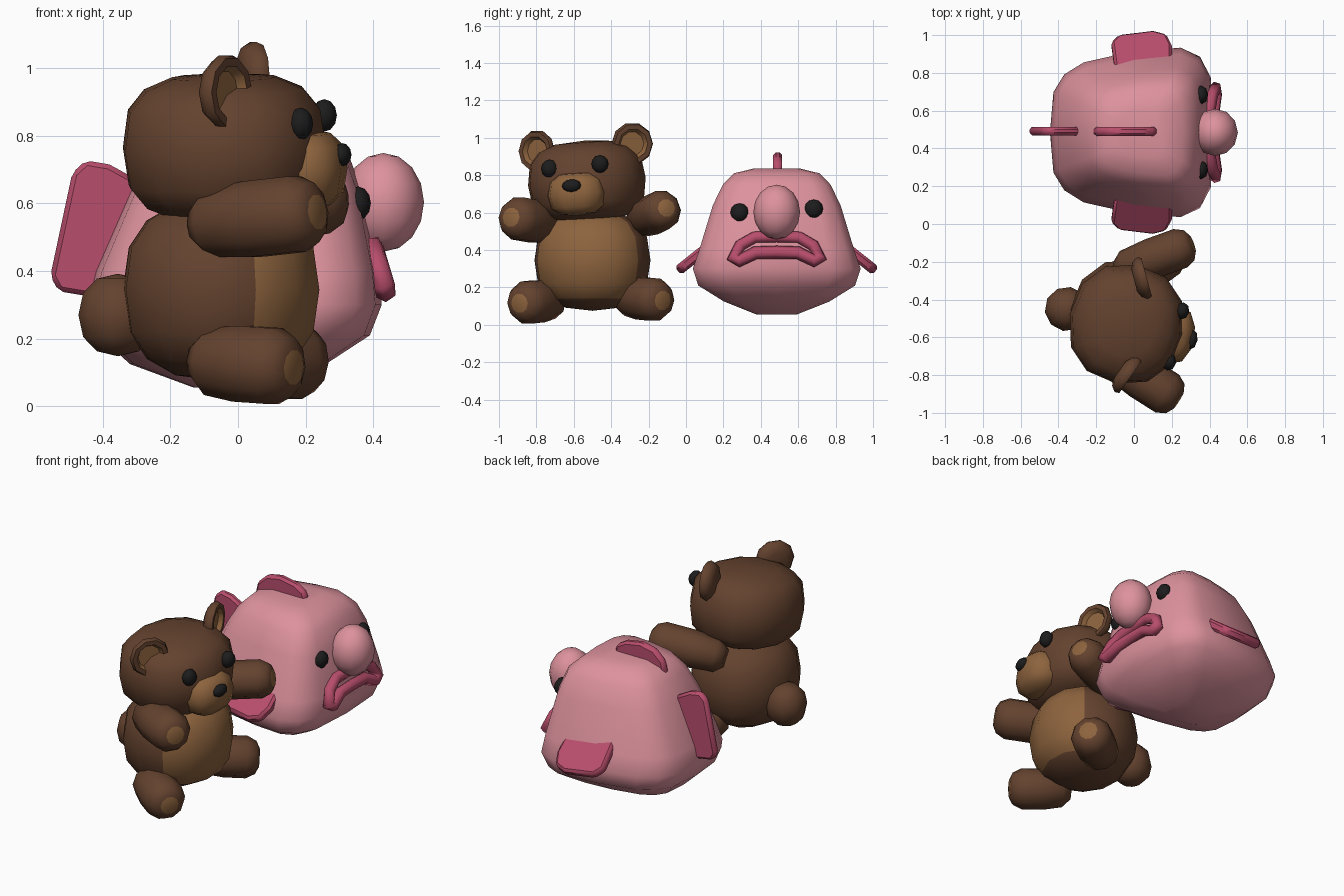
import bpy, bmesh
from math import sin, cos, pi, radians
from mathutils import Vector, Matrix, Euler

if "Cube" in bpy.data.objects:
    bpy.data.objects.remove(bpy.data.objects["Cube"])


def material(name, rgb):
    m = bpy.data.materials.new(name)
    m.diffuse_color = (*rgb, 1)
    m.use_nodes = True
    m.node_tree.nodes["Principled BSDF"].inputs["Base Color"].default_value = m.diffuse_color
    return m


BROWN = material("brown_fur", (0.127, 0.055, 0.028))
TAN = material("tan_fur", (0.27, 0.127, 0.048))
BLACK = material("black", (0.012, 0.012, 0.012))
PINK = material("pink_skin", (0.73, 0.29, 0.34))
ROSE = material("rose_fin", (0.48, 0.075, 0.15))


def finish(name, bm, mats, angle=50):
    bmesh.ops.recalc_face_normals(bm, faces=bm.faces)
    me = bpy.data.meshes.new(name)
    bm.to_mesh(me)
    bm.free()
    for m in mats:
        me.materials.append(m)
    me.shade_smooth()
    me.set_sharp_from_angle(angle=radians(angle))
    ob = bpy.data.objects.new(name, me)
    bpy.context.collection.objects.link(ob)
    return ob


def spow(v, e):
    return (abs(v) ** e) * (1 if v >= 0 else -1)


def loft(bm, rings, tip_from=None):
    """Skin a list of point rings, closing both ends."""
    vs = [[bm.verts.new(p) for p in r] for r in rings]
    n = len(vs[0])
    for k, (a, b) in enumerate(zip(vs, vs[1:])):
        for i in range(n):
            f = bm.faces.new((a[i], a[(i + 1) % n], b[(i + 1) % n], b[i]))
            f.material_index = int(tip_from is not None and k >= tip_from)
    bm.faces.new(vs[0][::-1])
    cap = bm.faces.new(vs[-1])
    cap.material_index = int(tip_from is not None)


def blob(name, centre, radii, mat, rot=(0, 0, 0), ez=1.0, ep=1.0, seg=12, rows=8, patch=None):
    """Squared-off ellipsoid with an optional second colour on its +x side."""
    bm = bmesh.new()
    bmesh.ops.create_uvsphere(bm, u_segments=seg, v_segments=rows, radius=1)
    for v in bm.verts:
        h = (v.co.x ** 2 + v.co.y ** 2) ** 0.5
        if h > 1e-4:
            k = h ** ez
            v.co.x, v.co.y = k * spow(v.co.x / h, ep), k * spow(v.co.y / h, ep)
        else:
            v.co.x = v.co.y = 0
        v.co.z = spow(v.co.z, ez)
    if patch:
        for f in bm.faces:
            c = f.calc_center_median()
            if c.z > -0.75 and c.x > abs(c.y) * 0.6 and c.x > 0.1:
                f.material_index = 1
    m = (Matrix.Translation(centre) @ Euler([radians(a) for a in rot]).to_matrix().to_4x4()
         @ Matrix.Diagonal((*radii, 1)))
    bm.transform(m)
    return finish(name, bm, [mat] + ([patch] if patch else []), 80)


def lathe(name, profile, origin, direction, tip_from, n=10):
    """Spin (distance, radius) pairs about a direction; tan from ring tip_from on."""
    q = Vector(direction).to_track_quat('Z', 'Y').to_matrix()
    bm = bmesh.new()
    loft(bm, [[Vector(origin) + q @ Vector((r * cos(2 * pi * i / n), r * sin(2 * pi * i / n), t))
               for i in range(n)] for t, r in profile], tip_from)
    return finish(name, bm, [BROWN, TAN], 60)


def limb(name, a, b, r):
    d = Vector(b) - Vector(a)
    L = d.length
    lathe(name, [(0, r * 0.5), (0.05, r * 0.88), (L * 0.45, r), (L - 0.07, r),
                 (L - 0.02, r * 0.78), (L, r * 0.45)], a, d, 5)


def plate(name, pts, u, v, origin=(0, 0, 0), thick=0.05):
    """Flat fin: 2D outline on axes u and v, thickened and bevelled."""
    u, v = Vector(u), Vector(v).normalized()
    n = u.cross(v) * thick / 2
    bm = bmesh.new()
    flat = [Vector(origin) + u * a + v * b for a, b in pts]
    loft(bm, [[p - n for p in flat], [p + n for p in flat]])
    bmesh.ops.recalc_face_normals(bm, faces=bm.faces)
    ob = finish(name, bm, [ROSE], 50)
    mod = ob.modifiers.new("bevel", 'BEVEL')
    mod.width, mod.segments = 0.014, 1
    return ob


# Bear: body, head, muzzle, tail
YAW = -10
blob("bear_body", (-0.05, -0.50, 0.345), (0.295, 0.315, 0.27), BROWN, (0, 0, YAW), 0.8, 0.95, patch=TAN)
blob("bear_head", (-0.04, -0.53, 0.765), (0.305, 0.32, 0.22), BROWN, (4, 0, YAW), 0.7, 0.9)
blob("bear_muzzle", (0.205, -0.585, 0.70), (0.115, 0.158, 0.118), TAN, (4, 0, YAW), 0.75, 0.85, 10, 6)
blob("bear_nose", (0.308, -0.612, 0.744), (0.028, 0.052, 0.034), BLACK, (4, 0, YAW), seg=8, rows=6)
blob("bear_tail", (-0.355, -0.45, 0.27), (0.118, 0.118, 0.122), BROWN, (0, 0, YAW), 0.9, 1, 10, 6)
for side, p in (("right", (0.185, -0.73, 0.835)), ("left", (0.255, -0.46, 0.86))):
    blob("bear_eye_" + side, p, (0.038, 0.046, 0.048), BLACK, (0, 0, YAW), seg=8, rows=6)

# Bear ears: shallow cups with tan inside
ear = [(-0.035, 0.06), (-0.02, 0.095), (0.01, 0.115), (0.033, 0.105), (0.033, 0.08), (0.008, 0.065)]
for side, p, a in (("right", (-0.045, -0.79, 0.928), YAW - 25), ("left", (0.035, -0.29, 0.968), YAW + 25)):
    lathe("bear_ear_" + side, ear, p, (cos(radians(a)), sin(radians(a)), 0), 4)

# Bear limbs with tan pads
limb("bear_arm_right", (-0.12, -0.71, 0.535), (0.235, -0.935, 0.575), 0.118)
limb("bear_arm_left", (-0.09, -0.25, 0.555), (0.31, -0.105, 0.624), 0.108)
limb("bear_leg_right", (-0.12, -0.70, 0.135), (0.165, -0.89, 0.115), 0.118)
limb("bear_leg_left", (-0.05, -0.33, 0.15), (0.23, -0.125, 0.13), 0.118)

# Fish body: rounded-square rings (z, back x, front x, half width)
CY = 0.485
sections = [(0.055, -0.13, 0.12, 0.11), (0.125, -0.32, 0.26, 0.29), (0.21, -0.41, 0.39, 0.43),
            (0.30, -0.445, 0.425, 0.46), (0.40, -0.42, 0.415, 0.425), (0.64, -0.315, 0.365, 0.35),
            (0.75, -0.25, 0.325, 0.295), (0.81, -0.19, 0.26, 0.235), (0.835, -0.10, 0.16, 0.13)]
bm = bmesh.new()
rings = []
for z, xb, xf, hw in sections:
    ring = []
    for i in range(16):
        t = 2 * pi * i / 16
        cu, su = spow(round(cos(t), 6), 0.55), spow(round(sin(t), 6), 0.55)
        ring.append(((xb + xf) / 2 + cu * (xf - xb) / 2, CY + su * hw * (0.93 + 0.15 * cu), z))
    rings.append(ring)
loft(bm, rings)
finish("fish_body", bm, [PINK], 80)

# Fish face
blob("fish_nose", (0.43, CY, 0.603), (0.12, 0.125, 0.146), PINK, seg=12, rows=8)
for side, y, z in (("right", 0.287, 0.60), ("left", 0.683, 0.62)):
    blob("fish_eye_" + side, (0.355, y, z), (0.038, 0.05, 0.05), BLACK, seg=8, rows=6)
half = [(0, 0.472), (0.12, 0.468), (0.195, 0.425), (0.235, 0.36), (0.20, 0.343), (0.115, 0.385), (0, 0.388)]
path = half + [(-y, z) for y, z in half[-2:0:-1]]
cu = bpy.data.curves.new("fish_lips", 'CURVE')
cu.dimensions = '3D'
cu.bevel_depth, cu.bevel_resolution = 0.035, 1
sp = cu.splines.new('POLY')
sp.points.add(len(path) - 1)
for pt, (y, z) in zip(sp.points, path):
    pt.co = (0.395 + (0.475 - z) * 0.3, CY + y, z, 1)
sp.use_cyclic_u = True
cu.materials.append(ROSE)
bpy.context.collection.objects.link(bpy.data.objects.new("fish_lips", cu))

# Fish fins
plate("fish_tail_fin", [(-0.555, 0.385), (-0.49, 0.69), (-0.45, 0.727), (-0.38, 0.715), (-0.28, 0.66),
                        (-0.36, 0.325), (-0.41, 0.32), (-0.53, 0.34)],
      (1, 0, 0), (0, 0, 1), (0, 0.492, 0), 0.045)
plate("fish_back_fin", [(-0.225, 0.74), (-0.20, 0.85), (-0.14, 0.905), (-0.05, 0.922), (0.05, 0.905),
                        (0.11, 0.87), (0.13, 0.80)],
      (1, 0, 0), (0, 0, 1), (0, 0.49, 0), 0.048)
fin = [(-0.10, -0.04), (-0.12, 0.15), (-0.08, 0.20), (0.10, 0.228), (0.17, 0.205), (0.20, 0.13), (0.20, -0.04)]
for side, s in (("right", -1), ("left", 1)):
    plate("fish_side_fin_" + side, fin, (1, 0, 0), (0, s * 0.78, -0.62), (0, CY + s * 0.35, 0.43), 0.055)
